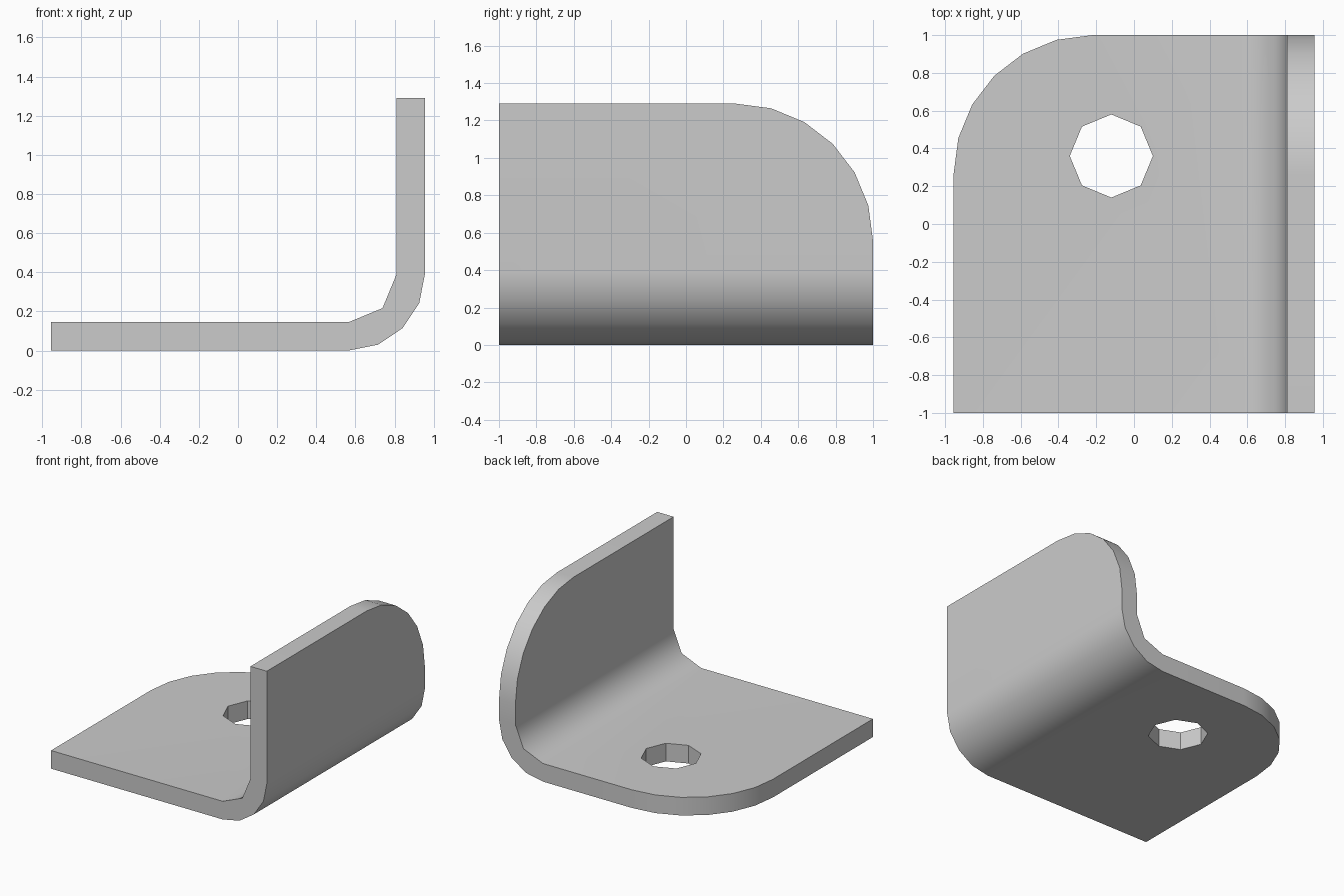
import bpy, bmesh
from math import sin, cos, pi, radians

cube = bpy.data.objects.get("Cube")
if cube:
    bpy.data.objects.remove(cube, do_unlink=True)

HALF_W, HALF_D, HEIGHT, THICK = 0.955, 1.0, 1.29, 0.145
BEND_R = 0.39                 # outer bend radius
BEND_X = HALF_W - BEND_R      # where the base meets the bend
CORNER_R = 0.735              # rounded back corners
HOLE_X, HOLE_Y, HOLE_R = -0.12, 0.36, 0.22


def arc(cx, cy, r, start, end, steps):
    angles = [radians(start + (end - start) * i / steps) for i in range(steps + 1)]
    return [(cx + r * cos(a), cy + r * sin(a)) for a in angles]


bm = bmesh.new()


def loop_verts(points):
    return [bm.verts.new(p) for p in points]


def rim(a, b, closed=False):
    """Quads joining two matching rows of vertices."""
    n = len(a)
    for i in range(n if closed else n - 1):
        j = (i + 1) % n
        bm.faces.new((a[i], a[j], b[j], b[i]))


# Base plate: rounded back corner and an eight-sided hole
base_outline = [(BEND_X, HALF_D)] + arc(
    CORNER_R - HALF_W, HALF_D - CORNER_R, CORNER_R, 90, 180, 6) + [
    (-HALF_W, -HALF_D), (BEND_X, -HALF_D)]
hole_outline = arc(HOLE_X, HOLE_Y, HOLE_R, 0, 360, 8)[:-1]
rows, holes = [], []
for z in (0, THICK):
    row = loop_verts([(x, y, z) for x, y in base_outline])
    hole = loop_verts([(x, y, z) for x, y in hole_outline])
    edges = [bm.edges.new((r[i - 1], r[i])) for r in (row, hole) for i in range(len(r))]
    bmesh.ops.triangle_fill(bm, edges=edges, use_beauty=True, normal=(0, 0, 1))
    rows.append(row)
    holes.append(hole)
rim(*rows)
rim(*holes, closed=True)

# Upright wall: rounded top back corner
wall_outline = [(HALF_D, BEND_R)] + arc(
    HALF_D - CORNER_R, HEIGHT - CORNER_R, CORNER_R, 0, 90, 6) + [
    (-HALF_D, HEIGHT), (-HALF_D, BEND_R)]
rows = []
for x in (HALF_W - THICK, HALF_W):
    row = loop_verts([(x, y, z) for y, z in wall_outline])
    bm.faces.new(row)
    rows.append(row)
rim(*rows)

# Bend: finer outside curve, coarse inside curve, closed at both ends
outer = arc(BEND_X, BEND_R, BEND_R, -90, 0, 4)
inner = arc(BEND_X, BEND_R, BEND_R - THICK, -90, 0, 2)
ends = {}
for y in (-HALF_D, HALF_D):
    ends[y] = [loop_verts([(x, y, z) for x, z in curve]) for curve in (outer, inner)]
    bm.faces.new(ends[y][0] + ends[y][1][::-1])
for front, back in zip(ends[-HALF_D], ends[HALF_D]):
    rim(front, back)

bmesh.ops.remove_doubles(bm, verts=bm.verts, dist=0.0005)
bmesh.ops.recalc_face_normals(bm, faces=bm.faces)

# Smooth curves, sharp rims; the coarse inside bend stays smooth too
for f in bm.faces:
    f.smooth = True
for e in bm.edges:
    along_bend = all(abs(abs(v.co.y) - HALF_D) < 0.001 and v.co.x > BEND_X
                     and THICK < v.co.z < BEND_R - 0.01 for v in e.verts)
    spans = abs(e.verts[0].co.y - e.verts[1].co.y) > HALF_D
    e.smooth = e.calc_face_angle(pi) < radians(40) or (along_bend and spans)

mesh = bpy.data.meshes.new("angle_bracket")
bm.to_mesh(mesh)
bm.free()
bracket = bpy.data.objects.new("angle_bracket", mesh)
bpy.context.collection.objects.link(bracket)
bracket.modifiers.new("even_shading", "WEIGHTED_NORMAL").keep_sharp = True

# Plain grey metal
GREY = (0.6, 0.6, 0.6, 1)
mat = bpy.data.materials.new("grey_metal")
mat.use_nodes = True
mat.diffuse_color = GREY
mat.node_tree.nodes["Principled BSDF"].inputs["Base Color"].default_value = GREY
mesh.materials.append(mat)
